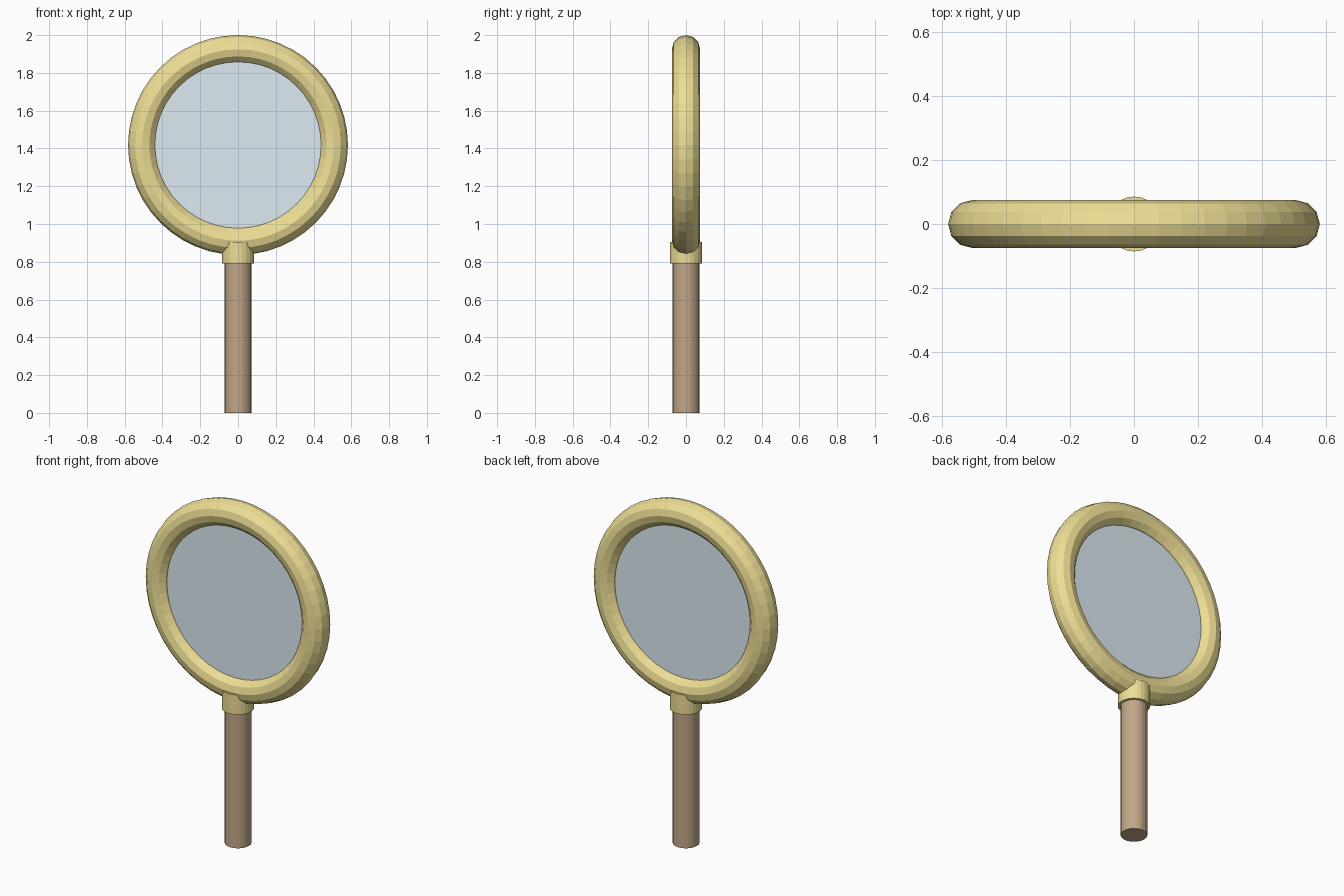
import bpy
from math import pi

if "Cube" in bpy.data.objects:
    bpy.data.objects.remove(bpy.data.objects["Cube"])


def material(name, color):
    m = bpy.data.materials.new(name)
    m.diffuse_color = (*color, 1.0)
    m.use_nodes = True
    m.node_tree.nodes["Principled BSDF"].inputs["Base Color"].default_value = m.diffuse_color
    return m


gold = material("gold", (0.85, 0.73, 0.30))
wood = material("wood", (0.55, 0.39, 0.25))
glass = material("glass", (0.72, 0.83, 0.88))

CENTRE_Z = 1.418


def finish(name, mat):
    ob = bpy.context.object
    ob.name = name
    ob.data.materials.append(mat)
    return ob


def cylinder(name, mat, radius, z0, z1, sides):
    bpy.ops.mesh.primitive_cylinder_add(
        vertices=sides, radius=radius, depth=z1 - z0, location=(0, 0, (z0 + z1) / 2))
    return finish(name, mat)


# Round frame standing upright, facing -y
bpy.ops.mesh.primitive_torus_add(
    major_radius=0.507, minor_radius=0.075, major_segments=48, minor_segments=12,
    location=(0, 0, CENTRE_Z), rotation=(pi / 2, 0, 0))
finish("frame", gold)

# Flat lens seated in the frame
bpy.ops.mesh.primitive_cylinder_add(
    vertices=48, radius=0.45, depth=0.06,
    location=(0, 0, CENTRE_Z), rotation=(pi / 2, 0, 0))
finish("lens", glass)

# Handle and the collar that joins it to the frame
cylinder("handle", wood, 0.071, 0.0, 0.84, 24)
cylinder("collar", gold, 0.086, 0.79, 0.905, 24)
